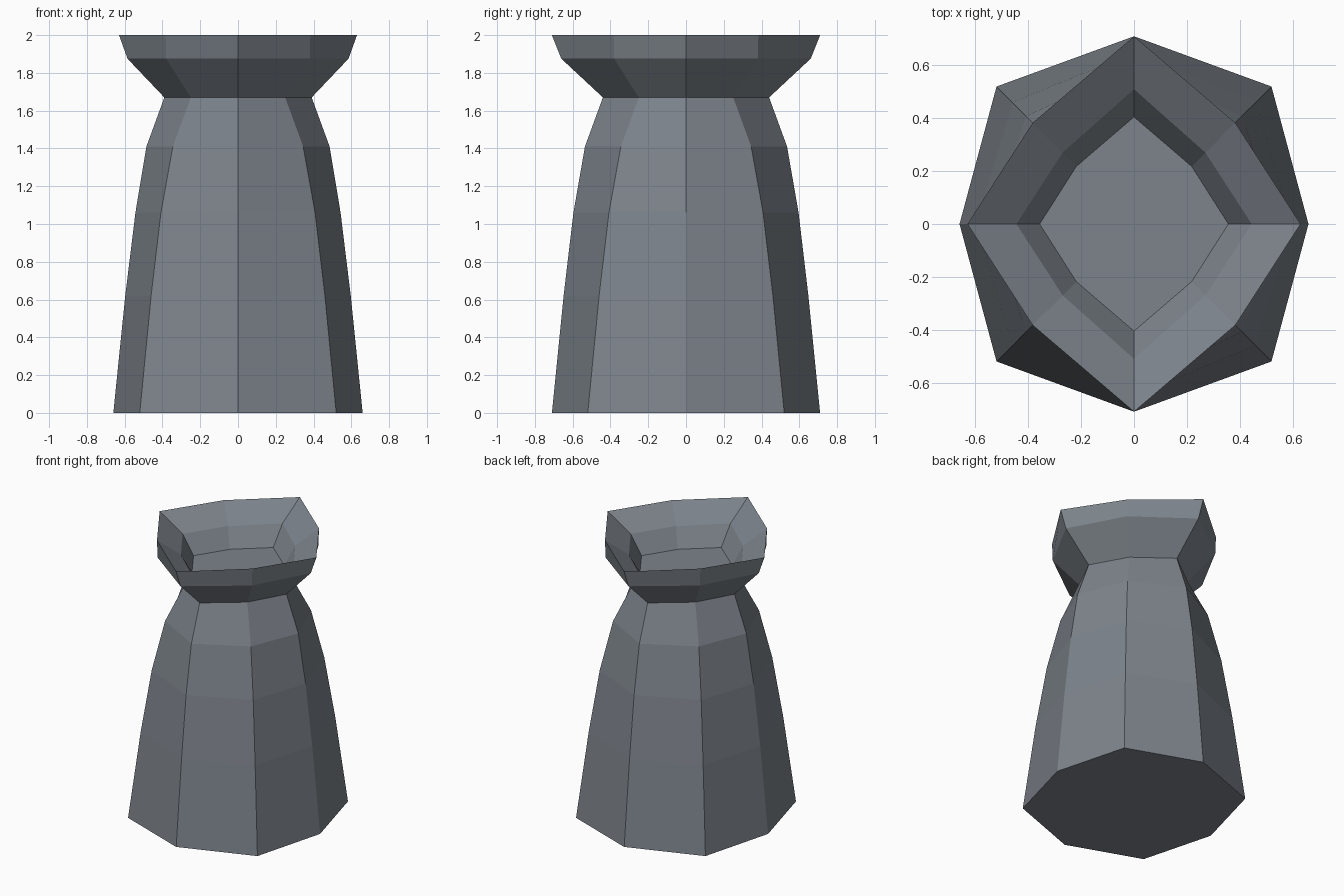
import bpy
import bmesh

if "Cube" in bpy.data.objects:
    bpy.data.objects.remove(bpy.data.objects["Cube"])

# Cross-sections from base, up the outside, over the rim, down to the cup floor:
# z, x tip, y tip, diagonal corner
RINGS = [
    (0.00, 0.66, 0.71, 0.52),
    (0.62, 0.597, 0.648, 0.46),
    (1.06, 0.543, 0.596, 0.408),
    (1.41, 0.485, 0.535, 0.345),
    (1.67, 0.39, 0.44, 0.25),
    (1.875, 0.585, 0.66, 0.38),
    (2.00, 0.63, 0.71, 0.383),
    (1.885, 0.445, 0.51, 0.27),
    (1.75, 0.357, 0.405, 0.218),
]


def section(z, a, b, c):
    """Eight-sided outline, counter-clockwise."""
    return [(a, 0, z), (c, c, z), (0, b, z), (-c, c, z),
            (-a, 0, z), (-c, -c, z), (0, -b, z), (c, -c, z)]


# Tapered tower with hollow flared top
bm = bmesh.new()
loops = [[bm.verts.new(p) for p in section(*r)] for r in RINGS]
for low, high in zip(loops, loops[1:]):
    for i in range(8):
        j = (i + 1) % 8
        bm.faces.new((low[i], low[j], high[j], high[i]))

# Base underside and cup floor
bm.faces.new(loops[0][::-1])
bm.faces.new(loops[-1])
bmesh.ops.recalc_face_normals(bm, faces=bm.faces)

mesh = bpy.data.meshes.new("tower")
bm.to_mesh(mesh)
bm.free()
tower = bpy.data.objects.new("tower", mesh)
bpy.context.collection.objects.link(tower)

# Dark blue-grey stone
stone = bpy.data.materials.new("dark_stone")
stone.diffuse_color = (0.205, 0.23, 0.26, 1)
stone.use_nodes = True
stone.node_tree.nodes["Principled BSDF"].inputs["Base Color"].default_value = stone.diffuse_color
mesh.materials.append(stone)
